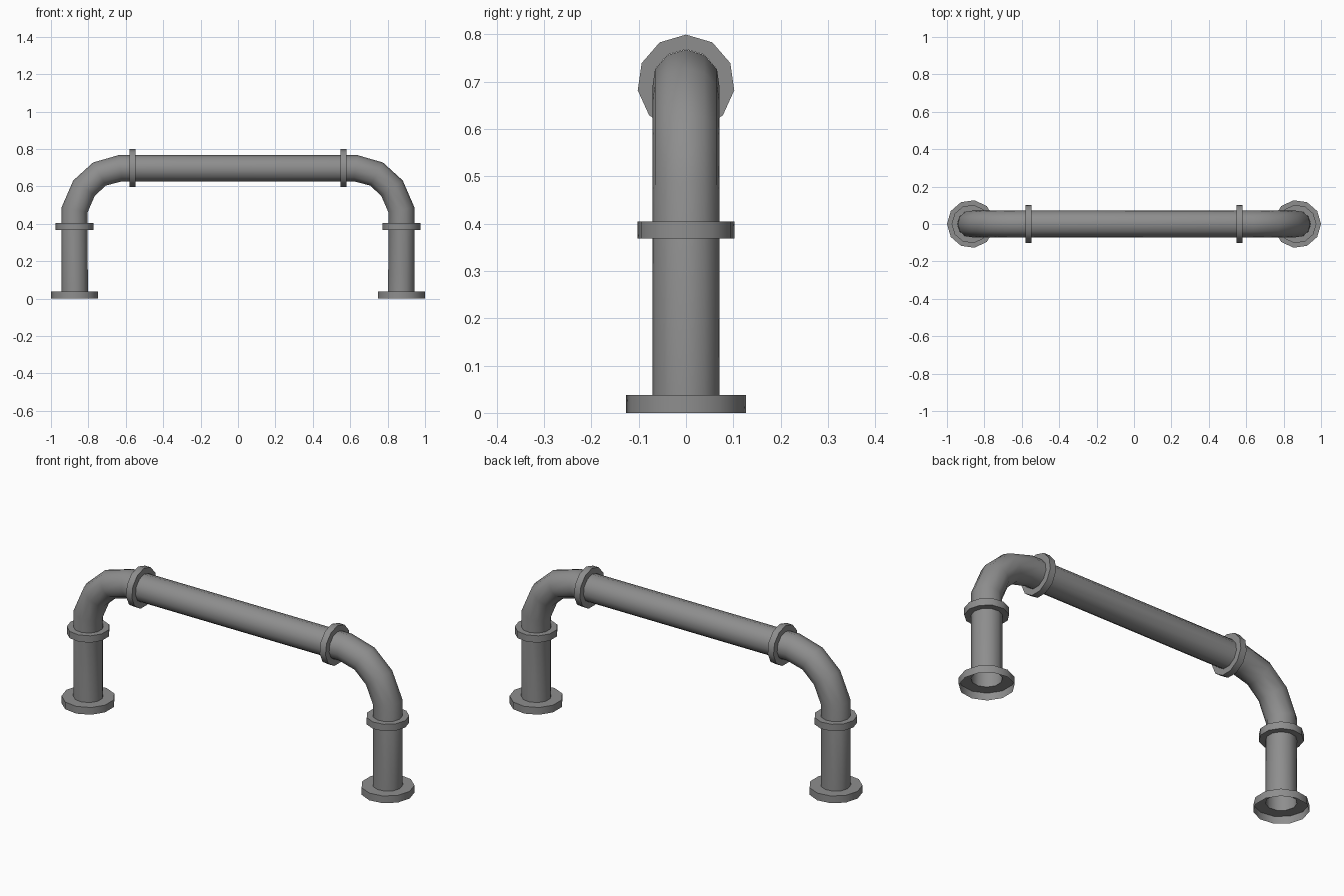
import bpy, bmesh, math
from mathutils import Vector

cube = bpy.data.objects.get("Cube")
if cube:
    bpy.data.objects.remove(cube, do_unlink=True)

SIDES = 11
PIPE_R, COLLAR_R, BASE_R = 0.072, 0.103, 0.128
LEG_X, RAIL_Z = 0.872, 0.696

metal = bpy.data.materials.new("grey_metal")
metal.use_nodes = True
grey = (0.27, 0.27, 0.27, 1)
metal.diffuse_color = grey
metal.node_tree.nodes["Principled BSDF"].inputs["Base Color"].default_value = grey


def sweep(name, rings):
    """Skin rings of (x, z, outward angle, radius); the first corner points outward."""
    bm = bmesh.new()
    loops = []
    for x, z, angle, radius in rings:
        out = Vector((math.cos(angle), 0, math.sin(angle)))
        side = Vector((0, 1, 0))
        turns = [2 * math.pi * i / SIDES for i in range(SIDES)]
        loops.append([bm.verts.new(Vector((x, 0, z)) + radius * (out * math.cos(t) + side * math.sin(t)))
                      for t in turns])
    for a, b in zip(loops, loops[1:]):
        for i in range(SIDES):
            j = (i + 1) % SIDES
            bm.faces.new((a[i], a[j], b[j], b[i]))
    mesh = bpy.data.meshes.new(name)
    bm.to_mesh(mesh)
    bm.free()
    mesh.materials.append(metal)
    obj = bpy.data.objects.new(name, mesh)
    bpy.context.collection.objects.link(obj)
    bpy.ops.object.select_all(action="DESELECT")
    obj.select_set(True)
    bpy.context.view_layer.objects.active = obj
    bpy.ops.object.shade_smooth_by_angle(angle=math.radians(40))
    return obj


# Bent pipe: the left half path is mirrored to the right
half = [(-LEG_X, 0.038), (-LEG_X, 0.475), (-0.822, 0.590), (-0.740, 0.665), (-0.628, RAIL_Z)]
path = [Vector(p) for p in half] + [Vector((-x, z)) for x, z in reversed(half)]
rings = []
for i, p in enumerate(path):
    before = (p - path[i - 1]).normalized() if i else Vector((0, 1))
    after = (path[i + 1] - p).normalized() if i < len(path) - 1 else Vector((0, -1))
    tangent = before + after
    rings.append((p.x, p.y, math.atan2(tangent.x, -tangent.y), PIPE_R))
sweep("bent_pipe", rings)

for label, s in (("left", 1), ("right", -1)):
    outward = 0 if s > 0 else math.pi
    # Foot flange, hollow underneath; the ring order keeps normals outward
    foot = [(s * LEG_X, z, outward, r) for z, r in
            ((0.038, PIPE_R), (0.038, BASE_R), (0, BASE_R))]
    sweep(label + "_foot_flange", foot if s > 0 else foot[::-1][::-1])
    # Collars below and beside the bend
    section = ((0, PIPE_R), (0, COLLAR_R), (1, COLLAR_R), (1, PIPE_R))
    sweep(label + "_leg_collar",
          [(s * LEG_X, 0.368 + 0.036 * t, outward, r) for t, r in section])
    sweep(label + "_rail_collar",
          [(s * (0.547 + 0.034 * t), RAIL_Z, math.pi / 2, r) for t, r in section])

# Make every part's faces point outward
for obj in bpy.context.collection.objects:
    if obj.type == "MESH" and metal.name in obj.data.materials:
        bm = bmesh.new()
        bm.from_mesh(obj.data)
        bmesh.ops.recalc_face_normals(bm, faces=bm.faces)
        bm.to_mesh(obj.data)
        bm.free()
